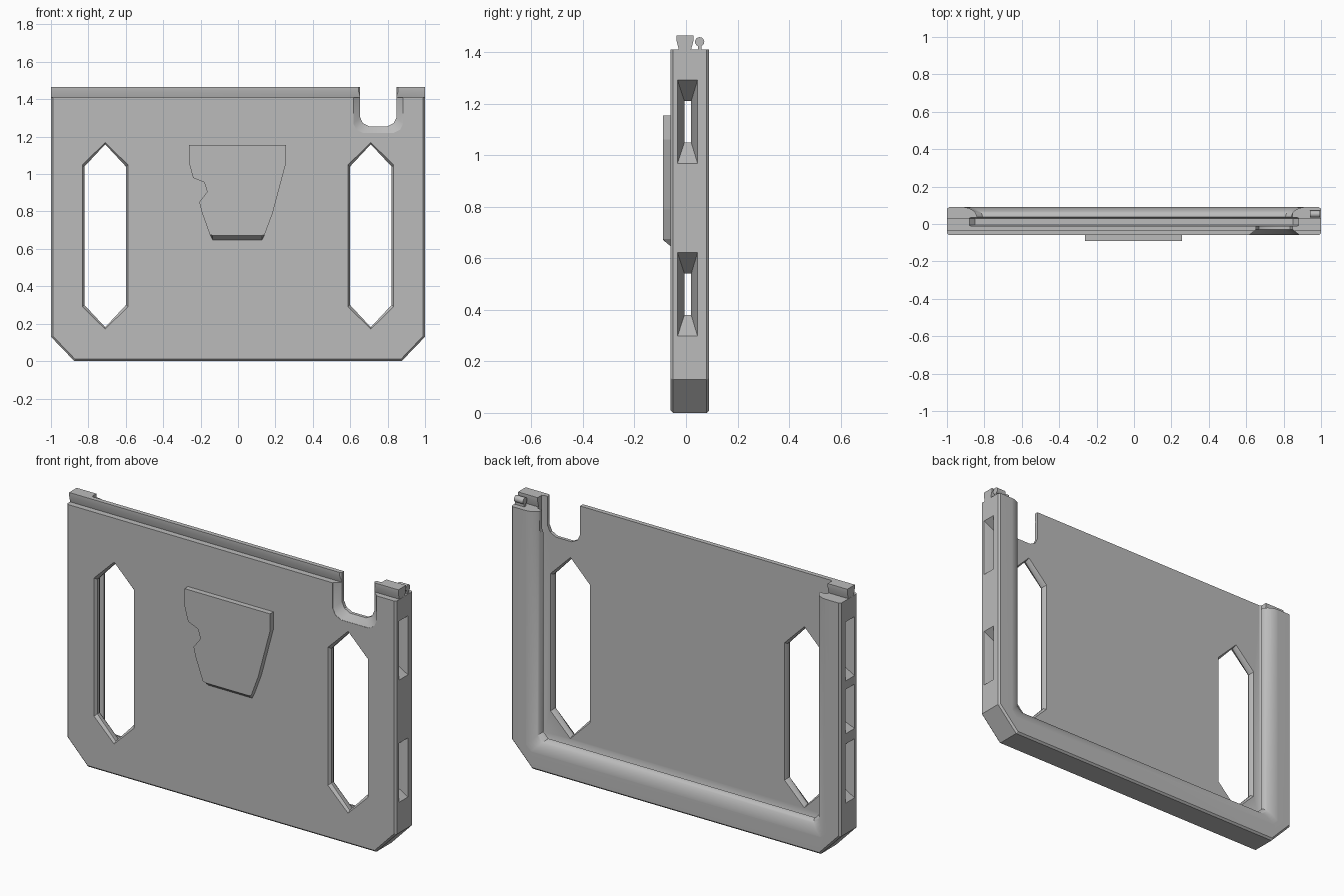
import bpy, bmesh, math
from mathutils import Vector

cube = bpy.data.objects.get("Cube")
if cube:
    bpy.data.objects.remove(cube, do_unlink=True)

grey = bpy.data.materials.new("plain_grey")
grey.use_nodes = True
grey.diffuse_color = (0.5, 0.5, 0.5, 1)
grey.node_tree.nodes["Principled BSDF"].inputs["Base Color"].default_value = (0.5, 0.5, 0.5, 1)


def loft(name, loops):
    """Closed solid skinned through loops of equal point count."""
    bm = bmesh.new()
    rings = [[bm.verts.new(p) for p in loop] for loop in loops]
    n = len(rings[0])
    for a, b in zip(rings, rings[1:]):
        for i in range(n):
            j = (i + 1) % n
            bm.faces.new((a[i], a[j], b[j], b[i]))
    bm.faces.new(rings[0])
    bm.faces.new(rings[-1])
    bmesh.ops.recalc_face_normals(bm, faces=bm.faces)
    mesh = bpy.data.meshes.new(name)
    bm.to_mesh(mesh)
    bm.free()
    mesh.materials.append(grey)
    obj = bpy.data.objects.new(name, mesh)
    bpy.context.collection.objects.link(obj)
    return obj


def at_y(y, points):
    return [(x, y, z) for x, z in points]


def at_x(x, points):
    return [(x, y, z) for y, z in points]


def combine(target, tool, operation):
    """Apply a boolean and remove the tool."""
    tool.hide_render = True
    bpy.context.view_layer.objects.active = target
    mod = target.modifiers.new("cut", "BOOLEAN")
    mod.operation = operation
    mod.solver = "EXACT"
    mod.object = tool
    bpy.ops.object.modifier_apply(modifier=mod.name)
    bpy.data.objects.remove(tool, do_unlink=True)


def mirrored(half):
    """Close a right half outline with its mirror image."""
    return half + [(-x, z) for x, z in reversed(half)]


# Main slab with clipped lower corners and a thin edge chamfer
def slab_outline(inset):
    k = 0.414 * inset
    return mirrored([(1 - inset, 1.41), (1 - inset, 0.13 + k), (0.875 - k, inset)])


body = loft("panel_body", [at_y(y, slab_outline(i)) for y, i in
                           ((-0.06, 0.01), (-0.05, 0), (0.08, 0), (0.09, 0.01))])

# Dovetail ridge along the top
ridge_profile = [(-0.037, 1.465), (0.029, 1.465), (0.029, 1.445), (0.02, 1.41),
                 (0.02, 1.37), (-0.028, 1.37), (-0.028, 1.41), (-0.037, 1.445)]
combine(body, loft("ridge", [at_x(x, ridge_profile) for x in (-0.999, 0.999)]), "UNION")


# Rear recess: undercut slot, then a rounded lip on three sides
def recess_outline(w):
    b, c = 1.005 - w, 0.03
    return mirrored([(w, 2), (w, b + c), (w - c, b)])


levels = [(-0.012, 0.87), (-0.006, 0.88), (0.03, 0.88), (0.036, 0.87)]
for step in range(11):
    t = math.radians(9 * step)
    levels.append((0.0361 + 0.0545 * math.sin(t), 0.84 + 0.08 * (1 - math.cos(t))))
levels.append((0.12, 0.92))
combine(body, loft("recess", [at_y(y, recess_outline(w)) for y, w in levels]), "DIFFERENCE")


# Long six-sided windows, chamfered on both faces
def window_outline(side, half):
    top, low = 0.927 + half, 0.413 - half
    tip = 0.12
    cx = side * 0.71
    return [(cx, top + tip), (cx + half, top), (cx + half, low),
            (cx, low - tip), (cx - half, low), (cx - half, top)]


for side in (-1, 1):
    loops = [at_y(y, window_outline(side, h)) for y, h in
             ((-0.08, 0.122), (-0.06, 0.122), (-0.045, 0.112),
              (-0.027, 0.112), (-0.012, 0.12), (0.0, 0.12))]
    combine(body, loft("window", loops), "DIFFERENCE")


# U-shaped notch in the top edge, flared toward the front
def notch_outline(grow):
    w, b, c = 0.098 + grow, 1.255 - grow, 0.05
    half = [(w, 1.6), (w, b + c), (w - 0.015, b + 0.018), (w - c, b)]
    return [(x + 0.75, z) for x, z in mirrored(half)]


combine(body, loft("notch", [at_y(y, notch_outline(g)) for y, g in
                             ((-0.08, 0.035), (-0.058, 0.035), (-0.03, 0), (0.06, 0))]),
        "DIFFERENCE")


# Funnel openings in the sides, running through to the slot
def rect(y0, y1, z, half):
    return [(y0, z - half), (y1, z - half), (y1, z + half), (y0, z + half)]


for side, z, size in ((1, 1.13, 1), (1, 0.46, 1), (-1, 1.13, 1), (-1, 0.46, 1), (-1, 0.8, 0.75)):
    wide = rect(-0.033, 0.045, z, 0.162 * size)
    slim = rect(-0.006, 0.02, z, 0.08 * size)
    loops = [at_x(side * x, p) for x, p in
             ((1.02, wide), (1.0, wide), (0.9, slim), (0.86, slim))]
    combine(body, loft("funnel", loops), "DIFFERENCE")

# Round-headed catch on the top of the left post
stem = rect(0.046, 0.06, 1.41, 0.025)
head = [(0.053 + 0.018 * math.cos(math.tau * i / 20), 1.44 + 0.018 * math.sin(math.tau * i / 20))
        for i in range(20)]
catch_stem = loft("catch_stem", [at_x(x, stem) for x in (0.94, 0.995)])
catch_head = loft("catch_head", [at_x(x, head) for x in (0.94, 0.995)])

# Raised front plaque with a ragged left edge and a sloping lower edge
plaque_points = [(-0.262, 1.155), (0.257, 1.155), (0.257, 1.06), (0.185, 0.79), (0.142, 0.675),
                 (0.127, 0.645), (-0.135, 0.645), (-0.15, 0.675), (-0.195, 0.8), (-0.207, 0.85),
                 (-0.165, 0.905), (-0.18, 0.955), (-0.24, 0.98), (-0.262, 1.06)]
front_face = [(x, max(z, 0.672)) for x, z in plaque_points]
plaque = loft("front_plaque", [at_y(-0.09, front_face), at_y(-0.058, plaque_points)])

# Smooth the rounded lip and catch, keep the edges sharp
for obj in (body, catch_head):
    bpy.ops.object.select_all(action="DESELECT")
    obj.select_set(True)
    bpy.context.view_layer.objects.active = obj
    bpy.ops.object.shade_smooth_by_angle(angle=math.radians(30))
